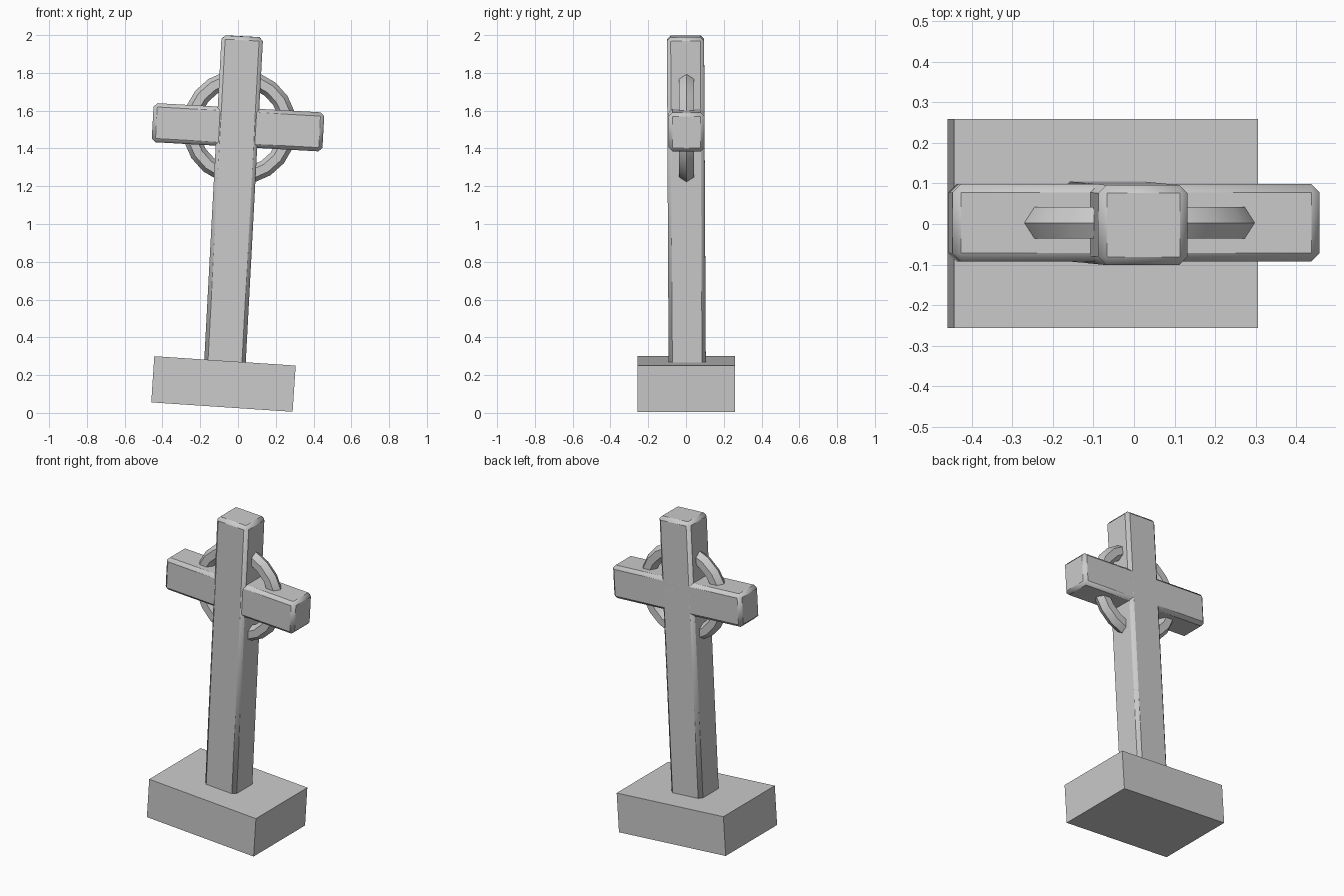
import bpy
from math import radians

default = bpy.data.objects.get("Cube")
if default:
    bpy.data.objects.remove(default, do_unlink=True)

# Weathered stone, one flat colour
stone = bpy.data.materials.new("grey stone")
stone.use_nodes = True
colour = (0.6, 0.6, 0.6, 1)
stone.diffuse_color = colour
stone.node_tree.nodes["Principled BSDF"].inputs["Base Color"].default_value = colour


def finish(obj, name):
    obj.name = name
    obj.data.materials.append(stone)
    bpy.ops.object.shade_smooth_by_angle(angle=radians(30))
    return obj


def block(name, size, centre, lean, pitch=0, bevel=0):
    """Leaning stone block with optional chamfered edges."""
    bpy.ops.mesh.primitive_cube_add(size=1, location=centre)
    obj = bpy.context.object
    obj.scale = size
    bpy.ops.object.transform_apply(location=False, rotation=False, scale=True)
    obj.rotation_euler = (radians(pitch), radians(lean), 0)
    if bevel:
        mod = obj.modifiers.new("chamfer", 'BEVEL')
        mod.width = bevel
        mod.segments = 1
    return finish(obj, name)


# Plinth, sunk at one side
block("plinth", (0.75, 0.515, 0.245), (-0.077, 0.001, 0.153), 3.8)

# Upright shaft, its foot buried in the plinth
block("shaft", (0.22, 0.197, 1.80), (-0.025, 0.002, 1.095), 3.05, 0.3, 0.02)

# Crossbar
block("crossbar", (0.905, 0.19, 0.207), (0.0, 0.003, 1.512), 3.2, 0, 0.02)

# Ring around the crossing, six-sided in section
bpy.ops.mesh.primitive_torus_add(
    major_radius=0.258, minor_radius=0.045, major_segments=20, minor_segments=6,
    location=(0.008, 0.003, 1.513), rotation=(radians(90), radians(3.2), 0))
finish(bpy.context.object, "ring")
